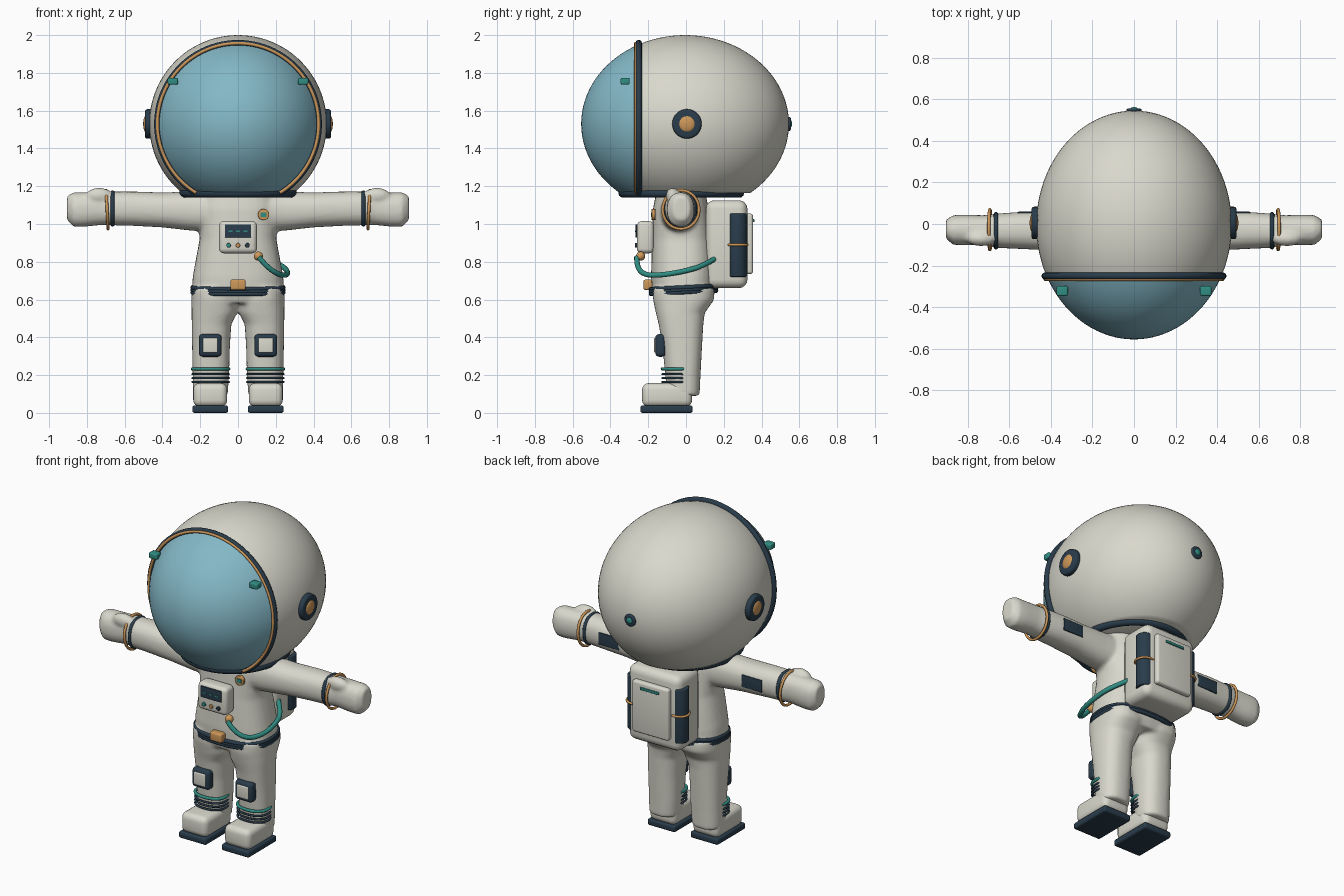
import bpy, bmesh, math
from mathutils import Matrix, Vector

old = bpy.data.objects.get("Cube")
if old:
    bpy.data.objects.remove(old, do_unlink=True)


def material(name, rgb):
    m = bpy.data.materials.new(name)
    m.use_nodes = True
    m.diffuse_color = (*rgb, 1)
    m.node_tree.nodes["Principled BSDF"].inputs["Base Color"].default_value = (*rgb, 1)
    return m


WHITE = material("warm white", (0.70, 0.69, 0.61))
GLASS = material("visor blue", (0.23, 0.48, 0.57))
NAVY = material("dark navy", (0.022, 0.045, 0.07))
TEAL = material("teal", (0.03, 0.27, 0.23))
GOLD = material("copper gold", (0.61, 0.31, 0.10))


def finish(ob, *mats, angle=40):
    for m in mats:
        ob.data.materials.append(m)
    bpy.ops.object.select_all(action='DESELECT')
    ob.select_set(True)
    bpy.context.view_layer.objects.active = ob
    if ob.type == 'CURVE':
        bpy.ops.object.convert(target='MESH')
    bpy.ops.object.shade_smooth_by_angle(angle=math.radians(angle))
    return bpy.context.object


def from_bmesh(name, bm, *mats, angle=40):
    me = bpy.data.meshes.new(name)
    bmesh.ops.recalc_face_normals(bm, faces=bm.faces)
    bm.to_mesh(me)
    bm.free()
    ob = bpy.data.objects.new(name, me)
    bpy.context.collection.objects.link(ob)
    return finish(ob, *mats, angle=angle)


def box(name, center, size, bevel, mat):
    bm = bmesh.new()
    bmesh.ops.create_cube(bm, size=1, matrix=Matrix.Translation(center) @ Matrix.Diagonal((*size, 1)))
    if bevel:
        bmesh.ops.bevel(bm, geom=bm.edges[:], offset=bevel, segments=4, profile=0.5, affect='EDGES')
    return from_bmesh(name, bm, mat)


def disc(name, center, radius, depth, axis, mat, bevel=0.008):
    bm = bmesh.new()
    rot = Vector((0, 0, 1)).rotation_difference(Vector(axis)).to_matrix().to_4x4()
    bmesh.ops.create_cone(bm, cap_ends=True, segments=40, radius1=radius, radius2=radius,
                          depth=depth, matrix=Matrix.Translation(center) @ rot)
    rims = [e for e in bm.edges if any(len(f.verts) > 4 for f in e.link_faces)]
    bmesh.ops.bevel(bm, geom=rims, offset=bevel, segments=3, profile=0.5, affect='EDGES')
    return from_bmesh(name, bm, mat)


def add_ball(bm, center, radii):
    bmesh.ops.create_uvsphere(bm, u_segments=32, v_segments=16, radius=1,
                              matrix=Matrix.Translation(center) @ Matrix.Diagonal((*radii, 1)))


def ball(name, center, radii, mat):
    bm = bmesh.new()
    add_ball(bm, center, radii)
    return from_bmesh(name, bm, mat)


def tube(name, pts, radius, mat, cyclic=False, spline='POLY'):
    cu = bpy.data.curves.new(name, 'CURVE')
    cu.dimensions = '3D'
    cu.bevel_depth = radius
    cu.bevel_resolution = 3
    cu.use_fill_caps = True
    sp = cu.splines.new(spline)
    sp.points.add(len(pts) - 1)
    for p, co in zip(sp.points, pts):
        p.co = (*co, 1)
    sp.use_cyclic_u = cyclic
    if spline == 'NURBS':
        sp.order_u = 3
        sp.use_endpoint_u = True
        sp.resolution_u = 8
    ob = bpy.data.objects.new(name, cu)
    bpy.context.collection.objects.link(ob)
    return finish(ob, mat, angle=60)


def oval(ra, rb, power=2.0, n=64):
    """Points of a superellipse in two dimensions."""
    out = []
    for i in range(n):
        c, s = math.cos(i * math.tau / n), math.sin(i * math.tau / n)
        out.append((math.copysign(abs(c) ** (2 / power), c) * ra,
                    math.copysign(abs(s) ** (2 / power), s) * rb))
    return out


def loft(bm, sections, place, power):
    """Skin sections of (position, a_min, a_max, b_min, b_max)."""
    rings = []
    for t, a0, a1, b0, b1 in sections:
        rings.append([bm.verts.new(place(t, (a0 + a1) / 2 + a, (b0 + b1) / 2 + b))
                      for a, b in oval((a1 - a0) / 2, (b1 - b0) / 2, power, 32)])
    faces = [bm.faces.new(rings[0]), bm.faces.new(rings[-1][::-1])]
    for r, q in zip(rings, rings[1:]):
        for i in range(32):
            j = (i + 1) % 32
            faces.append(bm.faces.new((r[j], r[i], q[i], q[j])))
    bmesh.ops.recalc_face_normals(bm, faces=faces)


# Suit body: torso, legs, arms and mitts fused into one smooth skin
TORSO = [(0.58, -.2, .2, -.16, .13), (0.64, -.245, .245, -.18, .155), (0.72, -.24, .24, -.185, .155),
         (0.82, -.222, .222, -.183, .15), (0.92, -.203, .203, -.18, .14),
         (1.08, -.21, .21, -.175, .12), (1.18, -.2, .2, -.155, .1)]
LEG = [(0.66, .0, .245, -.175, .15), (0.60, -.005, .247, -.175, .15), (0.53, .004, .246, -.16, .10),
       (0.47, .035, .245, -.145, .092), (0.35, .043, .243, -.125, .085),
       (0.2, .047, .24, -.11, .077), (0.09, .055, .238, -.1, .072)]
ARM = [(0.12, -.14, .07, .96, 1.175), (0.25, -.13, .062, .965, 1.172), (0.4, -.127, .06, .982, 1.167),
       (0.55, -.12, .058, .99, 1.172), (0.66, -.115, .05, .993, 1.172), (0.72, -.1, .042, .995, 1.17),
       (0.82, -.102, .045, .985, 1.167), (0.87, -.1, .043, .985, 1.167), (0.905, -.07, .02, 1.02, 1.15)]
bm = bmesh.new()
loft(bm, TORSO, lambda t, a, b: (a, b, t), 2.5)
for s in (-1, 1):
    loft(bm, LEG, lambda t, a, b: (s * a, b, t), 2.4)
    loft(bm, ARM, lambda t, a, b: (s * t, a, b), 2.3)
    add_ball(bm, (s * .735, -.07, 1.15), (.072, .037, .042))
me = bpy.data.meshes.new("suit_body")
bm.to_mesh(me)
bm.free()
body = bpy.data.objects.new("suit_body", me)
bpy.context.collection.objects.link(body)
remesh = body.modifiers.new("fuse", 'REMESH')
remesh.mode = 'VOXEL'
remesh.voxel_size = 0.011
smooth = body.modifiers.new("soften", 'SMOOTH')
smooth.factor = 0.5
smooth.iterations = 6
bpy.context.view_layer.objects.active = body
for mod in ("fuse", "soften"):
    bpy.ops.object.modifier_apply(modifier=mod)
finish(body, WHITE, angle=80)

# Helmet shell with the visor split off at a plane, open end cut flat at the neck
HZ, SEAM, CUT = 1.53, -.25, 1.165
bm = bmesh.new()
bmesh.ops.create_uvsphere(bm, u_segments=96, v_segments=48, radius=1,
                          matrix=Matrix.Translation((0, -.005, HZ)) @ Matrix.Diagonal((.47, .55, .47, 1)))
for co, no, clear in (((0, 0, CUT), (0, 0, -1), True), ((0, SEAM, 0), (0, 1, 0), False)):
    res = bmesh.ops.bisect_plane(bm, geom=bm.verts[:] + bm.edges[:] + bm.faces[:],
                                 plane_co=co, plane_no=no, clear_outer=clear)
    if clear:
        bmesh.ops.contextual_create(bm, geom=[e for e in res["geom_cut"] if isinstance(e, bmesh.types.BMEdge)])
for f in bm.faces:
    f.material_index = int(f.calc_center_median().y < SEAM and len(f.verts) < 9)
from_bmesh("helmet", bm, WHITE, GLASS)


def rim(name, radius, y, thick, mat):
    limit = math.asin((CUT - HZ) / radius)
    span = math.pi - 2 * limit
    pts = [(radius * math.cos(limit + span * i / 80), y, HZ + radius * math.sin(limit + span * i / 80))
           for i in range(81)]
    tube(name, pts, thick, mat)


rim("visor_rim", .428, SEAM, .017, NAVY)
rim("visor_trim", .427, SEAM - .016, .008, GOLD)
tube("neck_ring", [(x, y - .025, 1.163) for x, y in oval(.29, .31)], .023, NAVY, True)
disc("rear_port", (0, .545, HZ), .037, .02, (0, 1, 0), NAVY)
ball("rear_port_light", (0, .552, HZ), (.02, .01, .02), TEAL)

# Waist belt and buckle
for i in range(3):
    tube("belt_%d" % i, [(x, y - .013, .638 + i * .013 + .05 * y) for x, y in oval(.24, .172, 2.5)],
         .012, NAVY, True)
box("belt_buckle", (0, -.2, .678), (.082, .05, .055), .01, GOLD)

# Chest console
box("chest_console", (0, -.215, .93), (.2, .09, .17), .025, WHITE)
box("console_screen", (0, -.262, .963), (.14, .009, .068), .002, NAVY)
for x in (-.04, 0, .04):
    box("screen_mark", (x, -.268, .962), (.022, .004, .008), 0, TEAL)
for x, m in ((-.05, TEAL), (0, GOLD), (.05, NAVY)):
    disc("console_button", (x, -.264, .887), .012, .012, (0, 1, 0), m, .003)
disc("chest_badge", (.135, -.172, 1.05), .03, .02, (0, 1, 0), GOLD, .004)
box("badge_mark", (.135, -.183, 1.05), (.03, .005, .024), 0, TEAL)

# Air hose from the console to the backpack
ball("hose_fitting", (.108, -.24, .83), (.024, .024, .024), GOLD)
tube("air_hose", [(.11, -.26, .825), (.15, -.262, .775), (.22, -.22, .728), (.262, -.12, .73),
                  (.262, 0, .752), (.235, .09, .778), (.16, .16, .82)], .014, TEAL, spline='NURBS')

# Backpack
box("backpack", (0, .215, .893), (.36, .22, .465), .045, WHITE)
box("backpack_panel", (0, .335, .895), (.25, .04, .32), .015, WHITE)
box("panel_light", (.0, .356, 1.018), (.13, .012, .016), .003, TEAL)

for s, side in ((-1, "right"), (1, "left")):
    # Helmet fittings
    disc(side + "_ear_disc", (s * .465, .005, HZ), .078, .055, (1, 0, 0), NAVY, .012)
    ball(side + "_ear_cap", (s * .486, .005, HZ), (.016, .045, .045), GOLD)
    box(side + "_visor_lamp", (s * .345, -.322, 1.756), (.055, .048, .036), .008, TEAL)
    # Pack tanks
    disc(side + "_tank", (s * .15, .272, .888), .05, .335, (0, 0, 1), NAVY, .006)
    tube(side + "_tank_band", [(s * .15 + x, .272 + y, .89) for x, y in oval(.053, .053)], .007, GOLD, True)
    # Sleeve trim
    tube(side + "_wrist_ring", [(s * (.693 + .05 * z), y - .027, 1.076 + z) for y, z in oval(.096, .102)],
         .008, GOLD, True)
    tube(side + "_cuff", [(s * .664, y - .032, 1.082 + z) for y, z in oval(.079, .085, 2.3)],
         .011, NAVY, True)
    box(side + "_sleeve_patch", (s * .49, .048, 1.08), (.14, .022, .075), .004, NAVY)
    # Knee pads
    box(side + "_knee_pad", (s * .147, -.135, .357), (.12, .055, .12), .02, NAVY)
    box(side + "_knee_plate", (s * .147, -.16, .358), (.078, .018, .078), .006, WHITE)
    # Shin bands
    for z, m, r in ((.233, TEAL, .009), (.205, NAVY, .006), (.184, NAVY, .006), (.164, NAVY, .006)):
        tube(side + "_shin_band", [(s * .145 + x, y - .05, z) for x, y in oval(.096, .075, 2.3)], r, m, True)
    # Boots
    box(side + "_boot", (s * .147, -.1, .095), (.18, .265, .125), .035, WHITE)
    box(side + "_sole", (s * .147, -.103, .02), (.19, .277, .04), .012, NAVY)
